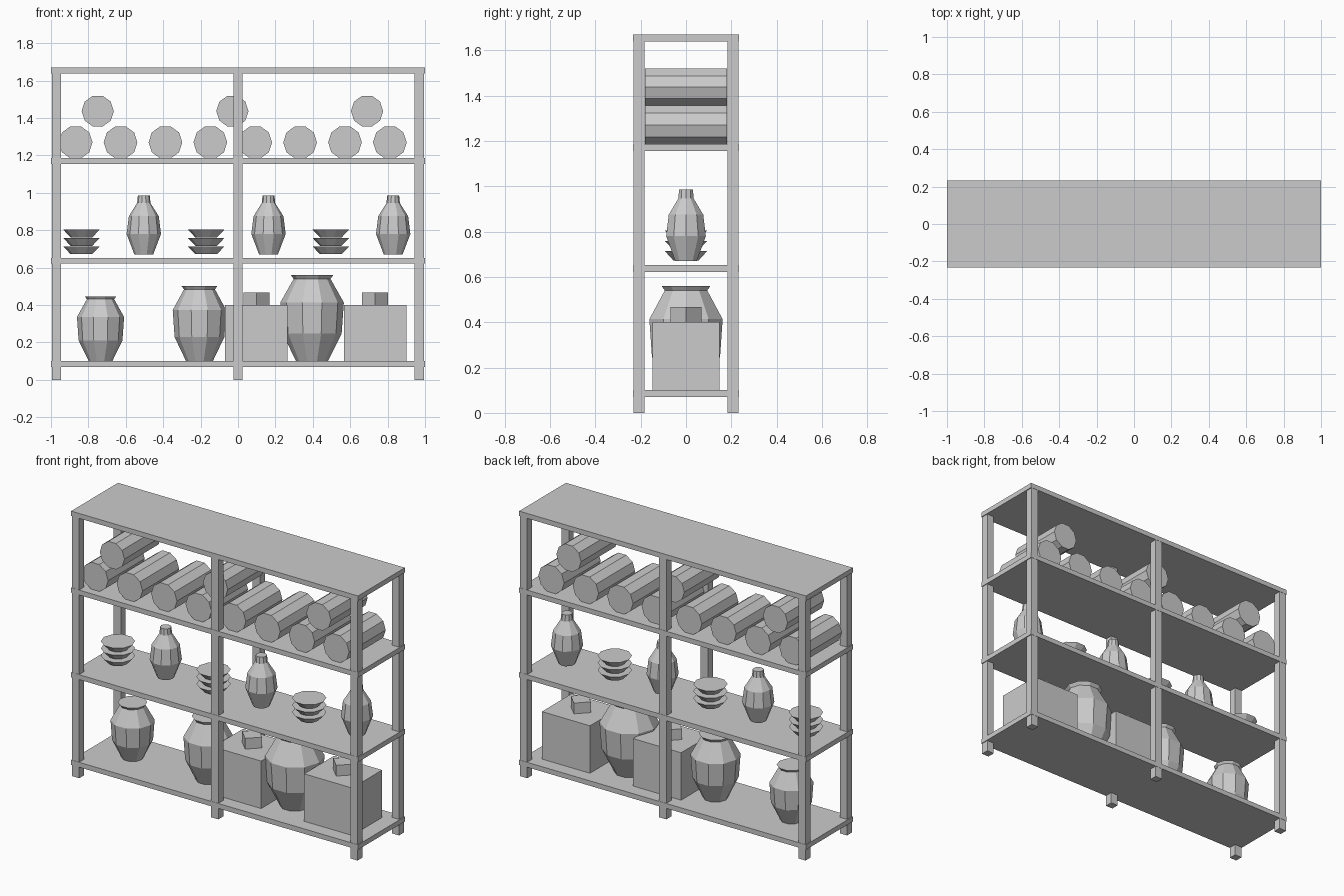
import bpy
import math
from mathutils import Matrix

if "Cube" in bpy.data.objects:
    bpy.data.objects.remove(bpy.data.objects["Cube"], do_unlink=True)

import bmesh

grey = bpy.data.materials.new("plain_grey")
grey.use_nodes = True
GREY = (0.6, 0.6, 0.6, 1.0)
grey.diffuse_color = GREY
grey.node_tree.nodes["Principled BSDF"].inputs["Base Color"].default_value = GREY

SIDES = 10


def finish(name, bm):
    bmesh.ops.recalc_face_normals(bm, faces=bm.faces)
    mesh = bpy.data.meshes.new(name)
    bm.to_mesh(mesh)
    bm.free()
    mesh.materials.append(grey)
    obj = bpy.data.objects.new(name, mesh)
    bpy.context.collection.objects.link(obj)
    return obj


def box(name, x, y, z0, z1, width, depth, turn=0):
    bm = bmesh.new()
    bmesh.ops.create_cube(bm, size=1)
    place = (Matrix.Translation((x, y, (z0 + z1) / 2)) @ Matrix.Rotation(turn, 4, "Z")
             @ Matrix.Diagonal((width, depth, z1 - z0, 1)))
    bm.transform(place)
    return finish(name, bm)


def lathe(name, x, z, profile, radius=1, height=1):
    """Closed faceted pot from (radius, height) points."""
    bm = bmesh.new()
    rings = []
    for r, h in profile:
        ring = []
        for i in range(SIDES):
            a = math.tau * i / SIDES
            ring.append(bm.verts.new((x + r * radius * math.cos(a),
                                      r * radius * math.sin(a), z + h * height)))
        rings.append(ring)
    for low, high in zip(rings, rings[1:]):
        for i in range(SIDES):
            j = (i + 1) % SIDES
            bm.faces.new((low[i], low[j], high[j], high[i]))
    bm.faces.new(rings[0])
    bm.faces.new(rings[-1])
    return finish(name, bm)


def roll(name, x, z, radius):
    bm = bmesh.new()
    bmesh.ops.create_cone(bm, cap_ends=True, segments=SIDES, radius1=radius,
                          radius2=radius, depth=0.364)
    # Turn so that a flat side rests on the shelf
    spin = Matrix.Rotation(math.pi / 2, 4, "Z")
    bm.transform(Matrix.Translation((x, 0, z)) @ Matrix.Rotation(math.pi / 2, 4, "X") @ spin)
    return finish(name, bm)


# Rack frame
for z in (0.07, 0.622, 1.155, 1.638):
    box("shelf", 0, 0, z, z + 0.031, 2, 0.466)
for x in (-0.97, 0, 0.97):
    for y in (-0.207, 0.207):
        box("post", x, y, 0, 1.65, 0.05, 0.049)

# Rolls on the upper shelf
for i in range(8):
    roll("lower_roll", -0.868 + 0.24 * i, 1.27, 0.09)
for i in range(3):
    roll("upper_roll", -0.75 + 0.72 * i, 1.437, 0.086)

# Dishes and vases alternate along the middle shelf
vase = [(0.05, 0), (0.092, 0.11), (0.08, 0.205), (0.036, 0.275), (0.032, 0.315)]
for i in range(6):
    x = -0.837 + i / 3
    if i % 2:
        lathe("vase", x, 0.67, vase)
    else:
        for k in range(3):
            lathe("dish", x, 0.672 + 0.045 * k, [(0.058, 0), (0.098, 0.042)])

# Storage jars on the bottom shelf
jar = [(0.5, 0), (0.93, 0.32), (1, 0.68), (0.58, 0.955), (0.67, 1)]
for x, radius, height in ((-0.735, 0.126, 0.347), (-0.206, 0.143, 0.402), (0.396, 0.17, 0.461)):
    lathe("jar", x, 0.1, jar, radius, height)

# Crates, each with a small turned block on top
for x in (0.098, 0.733):
    box("crate", x, 0, 0.1, 0.4, 0.335, 0.297)
    box("block", x, 0, 0.4, 0.468, 0.098, 0.098, math.pi / 4)
